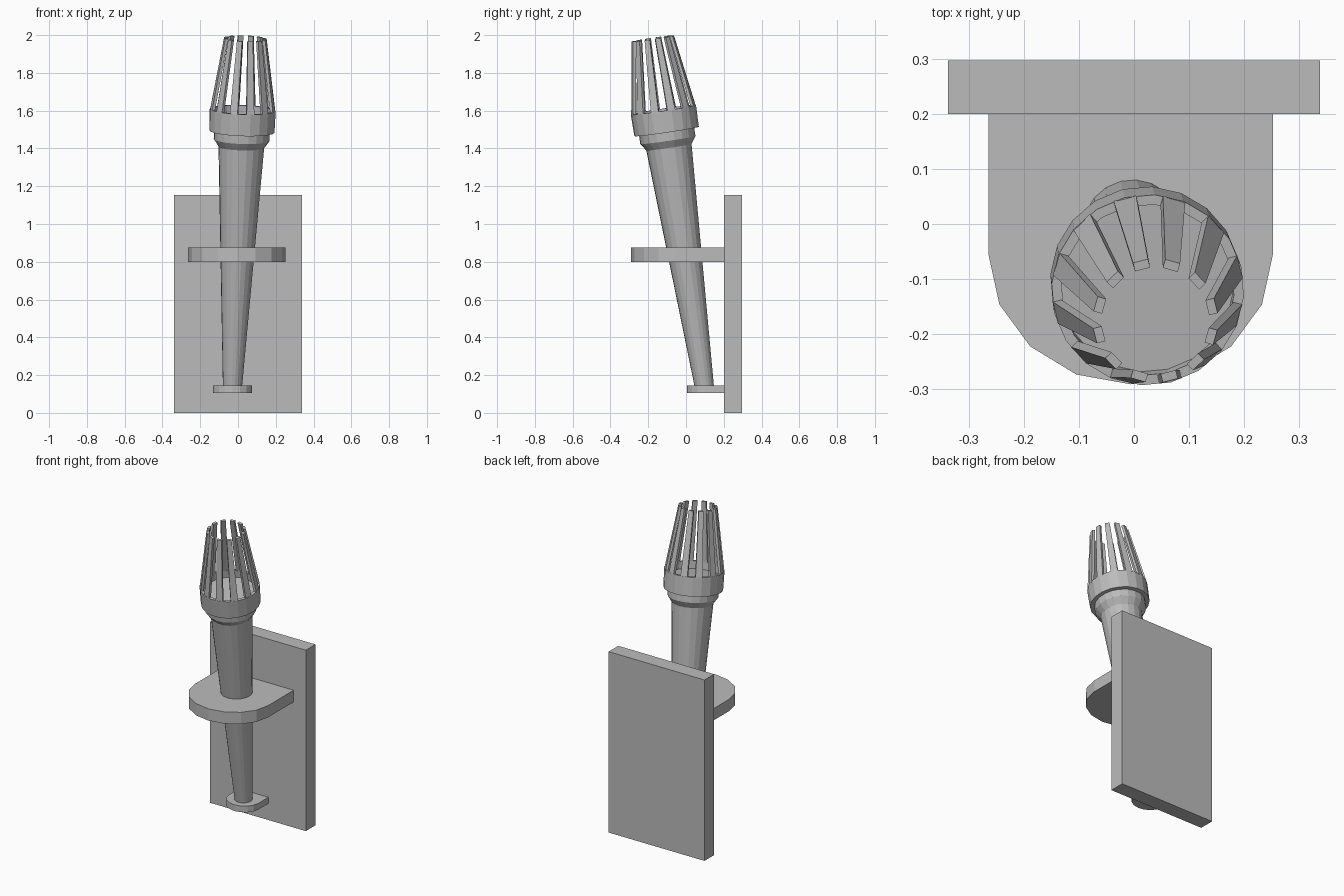
import bpy, bmesh
from math import sin, cos, pi
from mathutils import Vector, Matrix

cube = bpy.data.objects.get("Cube")
if cube:
    bpy.data.objects.remove(cube, do_unlink=True)

grey = bpy.data.materials.new("plain grey")
grey.use_nodes = True
grey.diffuse_color = (0.5, 0.5, 0.5, 1)
grey.node_tree.nodes["Principled BSDF"].inputs["Base Color"].default_value = (0.5, 0.5, 0.5, 1)

# The torch leans forward and slightly sideways along this axis
BASE = Vector((-0.03, 0.10, 0.12))
LEAN = Vector((0.037, -0.148, 1))
TILT = Matrix.Translation(BASE) @ LEAN.to_track_quat('Z', 'Y').to_matrix().to_4x4()
SIDES = 20


def along(z):
    """Distance along the leaning axis at world height z."""
    return (z - BASE.z) * LEAN.length


def finish(name, bm, matrix=Matrix()):
    bmesh.ops.recalc_face_normals(bm, faces=bm.faces)
    mesh = bpy.data.meshes.new(name)
    bm.to_mesh(mesh)
    bm.free()
    mesh.materials.append(grey)
    mesh.transform(matrix)
    obj = bpy.data.objects.new(name, mesh)
    bpy.context.collection.objects.link(obj)
    return obj


def box(name, low, high):
    low, high = Vector(low), Vector(high)
    bm = bmesh.new()
    bmesh.ops.create_cube(bm, size=1)
    bmesh.ops.scale(bm, vec=high - low, verts=bm.verts)
    bmesh.ops.translate(bm, vec=(low + high) / 2, verts=bm.verts)
    return finish(name, bm)


def lathe(name, profile):
    """Capped stack of rings from (radius, height) pairs on the leaning axis."""
    bm = bmesh.new()
    rings = [[bm.verts.new((r * cos(2 * pi * i / SIDES), r * sin(2 * pi * i / SIDES), along(z)))
              for i in range(SIDES)] for r, z in profile]
    for a, b in zip(rings, rings[1:]):
        for i in range(SIDES):
            j = (i + 1) % SIDES
            bm.faces.new((a[i], a[j], b[j], b[i]))
    bm.faces.new(rings[0])
    bm.faces.new(rings[-1])
    return finish(name, bm, TILT)


def shelf(name, x, y, rx, ry, back, z, height):
    """Plate with a straight back and a rounded front."""
    bm = bmesh.new()
    outline = [(x + rx, back), (x - rx, back)]
    outline += [(x - rx * cos(pi * i / 8), y - ry * sin(pi * i / 8)) for i in range(9)]
    face = bm.faces.new([bm.verts.new((px, py, z)) for px, py in outline])
    top = bmesh.ops.extrude_face_region(bm, geom=[face])["geom"]
    bmesh.ops.translate(bm, vec=(0, 0, height),
                        verts=[v for v in top if isinstance(v, bmesh.types.BMVert)])
    return finish(name, bm)


# Wall mount
box("back_plate", (-0.338, 0.2, 0), (0.338, 0.297, 1.153))
shelf("upper_bracket", -0.006, -0.056, 0.258, 0.235, 0.2, 0.80, 0.075)
shelf("lower_bracket", -0.029, 0.098, 0.103, 0.094, 0.2, 0.105, 0.04)

# Handle, collar and hollow cup
lathe("handle", [(0.05, 0.125), (0.122, 1.42)])
lathe("collar", [(0.120, 1.405), (0.148, 1.445), (0.148, 1.50)])
lathe("cup", [(0.173, 1.49), (0.175, 1.605), (0.157, 1.605), (0.157, 1.56)])

# Cage of tapering slats that lean in toward the top
bm = bmesh.new()
lower, upper = along(1.60), along(1.982)
for k in range(12):
    turn = Matrix.Rotation(2 * pi * k / 12, 4, 'Z')
    slat = bmesh.ops.create_cube(bm, size=1)["verts"]
    for v in slat:
        high = v.co.z > 0
        radius = (0.105 if high else 0.165) + v.co.x * 0.016
        width = 0.028 if high else 0.042
        v.co = turn @ Vector((radius, v.co.y * width, upper if high else lower))
finish("cage_slats", bm, TILT)
